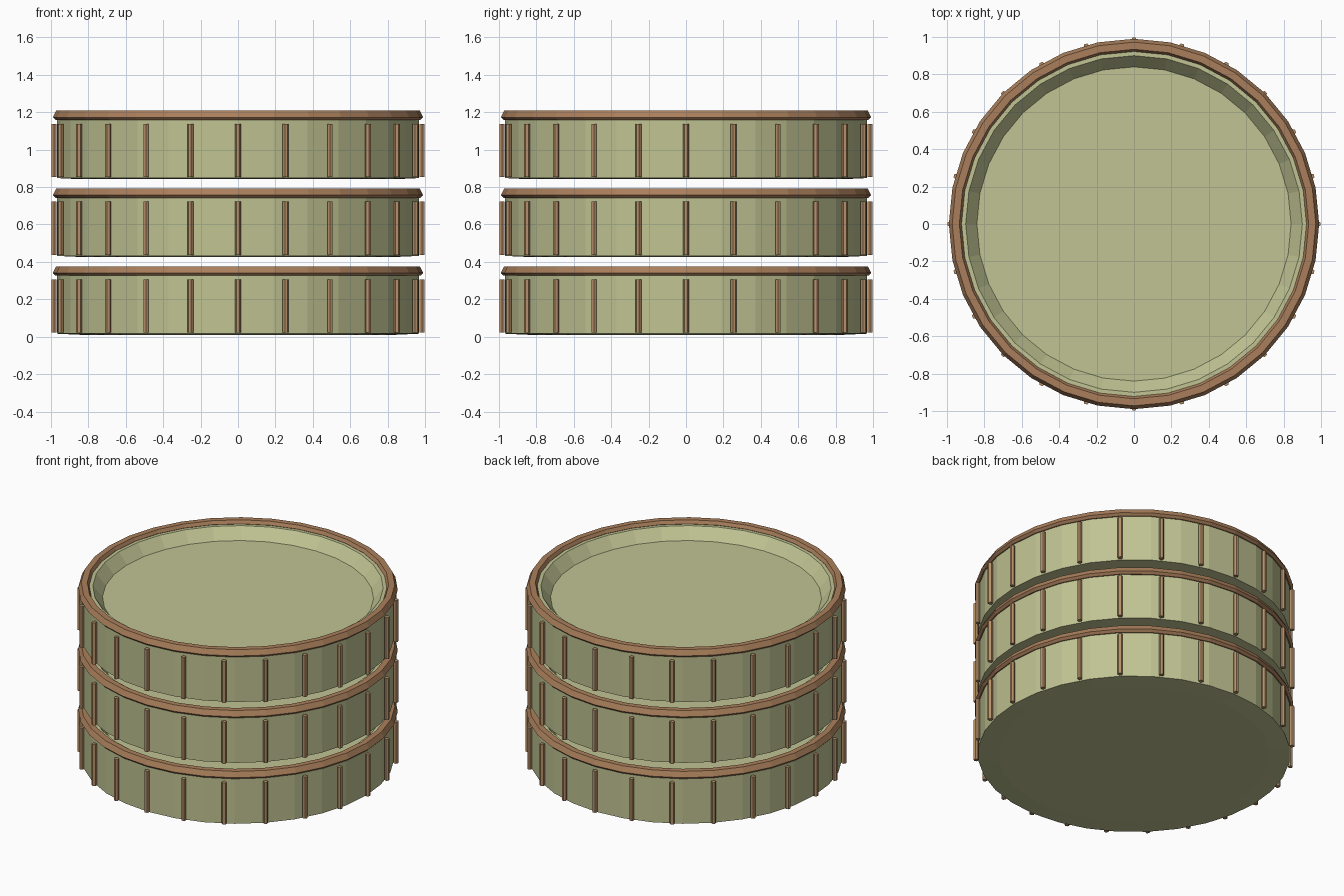
import bpy, bmesh, math
from mathutils import Matrix

if "Cube" in bpy.data.objects:
    bpy.data.objects.remove(bpy.data.objects["Cube"])

SIDES, RIBS, TIERS, PITCH = 32, 24, 3, 0.416


def material(name, rgb):
    m = bpy.data.materials.new(name)
    m.diffuse_color = (*rgb, 1)
    m.use_nodes = True
    m.node_tree.nodes["Principled BSDF"].inputs["Base Color"].default_value = m.diffuse_color
    return m


green = material("pale green", (0.53, 0.55, 0.29))
brown = material("brown", (0.40, 0.212, 0.105))
tan = material("tan", (0.47, 0.28, 0.14))


def finish(bm, name, mat, z):
    bmesh.ops.recalc_face_normals(bm, faces=bm.faces)
    me = bpy.data.meshes.new(name)
    bm.to_mesh(me)
    bm.free()
    me.materials.append(mat)
    ob = bpy.data.objects.new(name, me)
    ob.location.z = z
    bpy.context.collection.objects.link(ob)
    return ob


def lathe(name, profile, mat, z, closed=False):
    """Revolve (radius, height) points; open profiles get flat end caps."""
    bm = bmesh.new()
    loops = []
    for r, h in profile:
        loops.append([bm.verts.new((r * math.cos(2 * math.pi * i / SIDES),
                                    r * math.sin(2 * math.pi * i / SIDES), h))
                      for i in range(SIDES)])
    pairs = list(zip(loops, loops[1:]))
    if closed:
        pairs.append((loops[-1], loops[0]))
    else:
        bm.faces.new(loops[0])
        bm.faces.new(loops[-1])
    for a, b in pairs:
        for i in range(SIDES):
            j = (i + 1) % SIDES
            bm.faces.new((a[i], a[j], b[j], b[i]))
    return finish(bm, name, mat, z)


def ribs(name, z):
    """Thin upright six-sided rods around the wall."""
    bm = bmesh.new()
    for i in range(RIBS):
        place = (Matrix.Rotation(2 * math.pi * i / RIBS, 4, 'Z')
                 @ Matrix.Translation((0.983, 0, 0.164)))
        bmesh.ops.create_cone(bm, cap_ends=True, segments=6, radius1=0.016,
                              radius2=0.016, depth=0.284, matrix=place)
    return finish(bm, name, tan, z)


# Tray: slightly raised bottom edge, upright wall, sloping inside, flat floor
tray = [(0.84, 0.01), (0.968, 0.016), (0.968, 0.352),
        (0.90, 0.352), (0.84, 0.278)]
# Rim band: bevelled hoop around the top of the wall
rim = [(0.972, 0.376), (0.99, 0.341), (0.975, 0.326),
       (0.935, 0.326), (0.922, 0.354), (0.934, 0.376)]

for t in range(TIERS):
    z = t * PITCH
    lathe(f"tray_{t + 1}", tray, green, z)
    lathe(f"rim_band_{t + 1}", rim, brown, z, closed=True)
    ribs(f"wall_ribs_{t + 1}", z)
